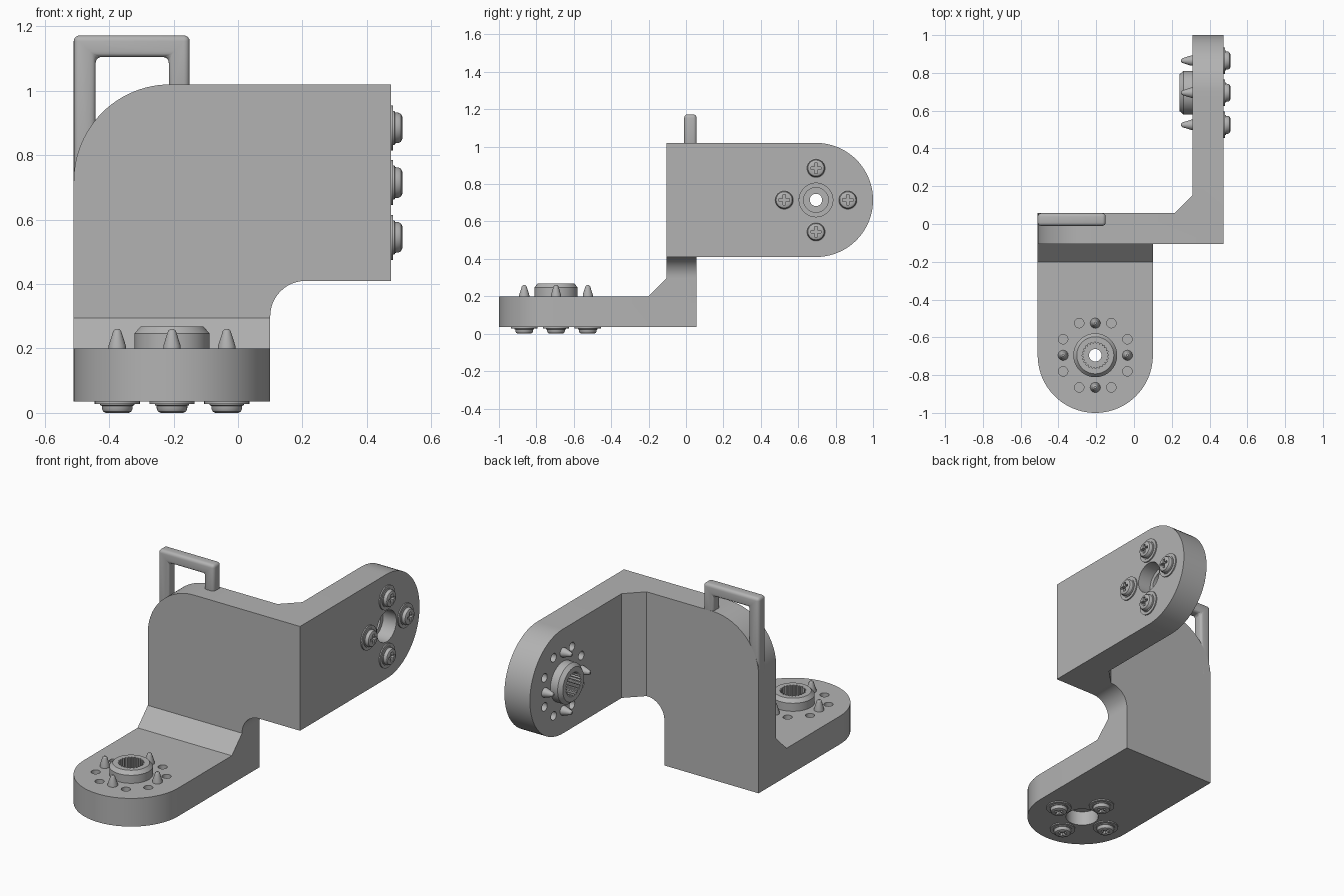
import bpy, bmesh
from math import cos, sin, pi, radians
from mathutils import Matrix, Vector

if "Cube" in bpy.data.objects:
    bpy.data.objects.remove(bpy.data.objects["Cube"])

grey = bpy.data.materials.new("light grey")
grey.use_nodes = True
grey.diffuse_color = (0.45, 0.45, 0.45, 1)
grey.node_tree.nodes["Principled BSDF"].inputs["Base Color"].default_value = (0.45, 0.45, 0.45, 1)


def make(name, bm, matrix=Matrix()):
    bmesh.ops.recalc_face_normals(bm, faces=bm.faces)
    mesh = bpy.data.meshes.new(name)
    bm.to_mesh(mesh)
    bm.free()
    mesh.transform(matrix)
    mesh.materials.append(grey)
    ob = bpy.data.objects.new(name, mesh)
    bpy.context.collection.objects.link(ob)
    return ob


def activate(ob):
    bpy.ops.object.select_all(action='DESELECT')
    ob.select_set(True)
    bpy.context.view_layer.objects.active = ob


def smooth(ob):
    activate(ob)
    bpy.ops.object.shade_smooth_by_angle(angle=radians(28))


def boolean(ob, tool, operation):
    mod = ob.modifiers.new("cut", 'BOOLEAN')
    mod.operation, mod.solver, mod.object = operation, 'EXACT', tool
    activate(ob)
    bpy.ops.object.modifier_apply(modifier=mod.name)
    bpy.data.objects.remove(tool)


def arc(cx, cy, r, start, end, n=24):
    return [(cx + r * cos(radians(start + (end - start) * i / n)),
             cy + r * sin(radians(start + (end - start) * i / n))) for i in range(n + 1)]


def prism(name, outline, axis, low, high):
    """Extrude a 2D outline along the axis; the other two axes keep their order."""
    bm = bmesh.new()
    a = 'xyz'.index(axis)

    def point(p, d):
        c = list(p)
        c.insert(a, d)
        return bm.verts.new(c)
    ends = [[point(p, d) for p in outline] for d in (low, high)]
    for ring in ends:
        bm.faces.new(ring)
    n = len(outline)
    for i in range(n):
        j = (i + 1) % n
        bm.faces.new((ends[0][i], ends[0][j], ends[1][j], ends[1][i]))
    return make(name, bm)


def lathe(name, profile, matrix, n=32, closed=False, toothed=None):
    """Spin (radius, z) points about z; points at the toothed radius get flutes."""
    bm = bmesh.new()
    rings = []
    for r, z in profile:
        ring = []
        for i in range(n):
            rr = r - 0.008 if r == toothed and (i // 2) % 2 else r
            a = 2 * pi * i / n
            ring.append(bm.verts.new((rr * cos(a), rr * sin(a), z)))
        rings.append(ring)
    pairs = list(zip(rings, rings[1:])) + ([(rings[-1], rings[0])] if closed else [])
    for p, q in pairs:
        for i in range(n):
            j = (i + 1) % n
            bm.faces.new((p[i], p[j], q[j], q[i]))
    if not closed:
        bm.faces.new(rings[0])
        bm.faces.new(rings[-1])
    return make(name, bm, matrix)


# Bracket body: upright plate, forward foot and rearward arm
BACK, FRONT = 0.057, -0.105
body = prism("bracket", [(-0.51, 0.035), (0.1, 0.035)] + arc(0.21, 0.3, 0.11, 180, 90, 12)
             + [(0.475, 0.41), (0.475, 1.02)] + arc(-0.21, 0.72, 0.3, 90, 180),
             'y', FRONT, BACK)
foot = prism("foot", [(-0.51, 0)] + arc(-0.205, -0.695, 0.305, 180, 360, 40) + [(0.1, 0)],
             'z', 0.035, 0.2)
arm = prism("arm", [(0, 0.41)] + arc(0.695, 0.715, 0.305, -90, 90, 40) + [(0, 1.02)],
            'x', 0.31, 0.475)
foot_gusset = prism("foot_gusset", [(-0.2, 0.2), (-0.105, 0.295), (-0.05, 0.295), (-0.05, 0.15),
                                    (-0.2, 0.15)], 'x', -0.51, 0.1)
arm_gusset = prism("arm_gusset", [(0.215, BACK), (0.31, 0.152), (0.36, 0.152), (0.36, 0),
                                  (0.215, 0)], 'z', 0.41, 1.02)
for part in (foot, arm, foot_gusset, arm_gusset):
    boolean(body, part, 'UNION')

# Bolted joints: local z points out of the inner face of each flange
THICK = 0.165
RING = 0.17
joints = {
    "foot": Matrix.Translation((-0.205, -0.695, 0.2)),
    "arm": Matrix.Translation((0.31, 0.695, 0.715)) @ Matrix.Rotation(-pi / 2, 4, 'Y'),
}
for label, frame in joints.items():
    # Centre bore and the ring of pin holes
    boolean(body, lathe("bore", [(0.09, -0.3), (0.09, 0.1)], frame, 64), 'DIFFERENCE')
    for k in range(4):
        turn = frame @ Matrix.Rotation(k * pi / 2, 4, 'Z')
        for side in (-1, 1):
            hole = turn @ Matrix.Translation((RING, side * RING / 2, 0))
            boolean(body, lathe("pin_hole", [(0.025, -0.05), (0.025, 0.05)], hole, 20),
                    'DIFFERENCE')

    # Fluted hub collar with an inner web
    hub = lathe(label + "_hub",
                [(0.116, -0.002), (0.116, 0.047), (0.098, 0.068), (0.07, 0.068), (0.07, -0.02),
                 (0.033, -0.02), (0.033, -0.04), (0.066, -0.04), (0.066, -0.08), (0.09, -0.08),
                 (0.09, -0.002)], frame, 96, True, 0.07)
    smooth(hub)

    # Screws: washer and domed cross head outside, pointed tip inside
    for k in range(4):
        a = k * pi / 2
        place = frame @ Matrix.Translation((RING * cos(a), RING * sin(a), 0))
        outer = place @ Matrix.Translation((0, 0, -THICK)) @ Matrix.Rotation(pi, 4, 'X')
        washer = lathe(label + "_washer", [(0.07, -0.005), (0.07, 0.007)], outer, 40)
        head = lathe(label + "_screw_head",
                     [(0.053, -0.004), (0.053, 0.011), (0.048, 0.013), (0.047, 0.024),
                      (0.043, 0.031), (0.035, 0.035)], outer)
        for size in ((0.056, 0.014, 0.04), (0.014, 0.056, 0.04)):
            bm = bmesh.new()
            bmesh.ops.create_cube(bm, size=1)
            bmesh.ops.scale(bm, vec=Vector(size), verts=bm.verts)
            slot = make("slot", bm, outer @ Matrix.Translation((0, 0, 0.037)))
            boolean(head, slot, 'DIFFERENCE')
        tip = lathe(label + "_screw_tip",
                    [(0.027, -0.01), (0.027, 0.008), (0.012, 0.055), (0.006, 0.06)], place, 24)
        for part in (washer, head, tip):
            smooth(part)
smooth(body)

# Carrying handle with softened edges
handle = prism("handle", [(-0.51, 0.7), (-0.51, 1.172), (-0.15, 1.172), (-0.15, 1.0),
                          (-0.215, 1.0), (-0.215, 1.105), (-0.442, 1.105), (-0.442, 0.7)],
               'y', -0.01, BACK)
bevel = handle.modifiers.new("rounding", 'BEVEL')
bevel.width, bevel.segments = 0.018, 4
activate(handle)
bpy.ops.object.modifier_apply(modifier=bevel.name)
smooth(handle)
